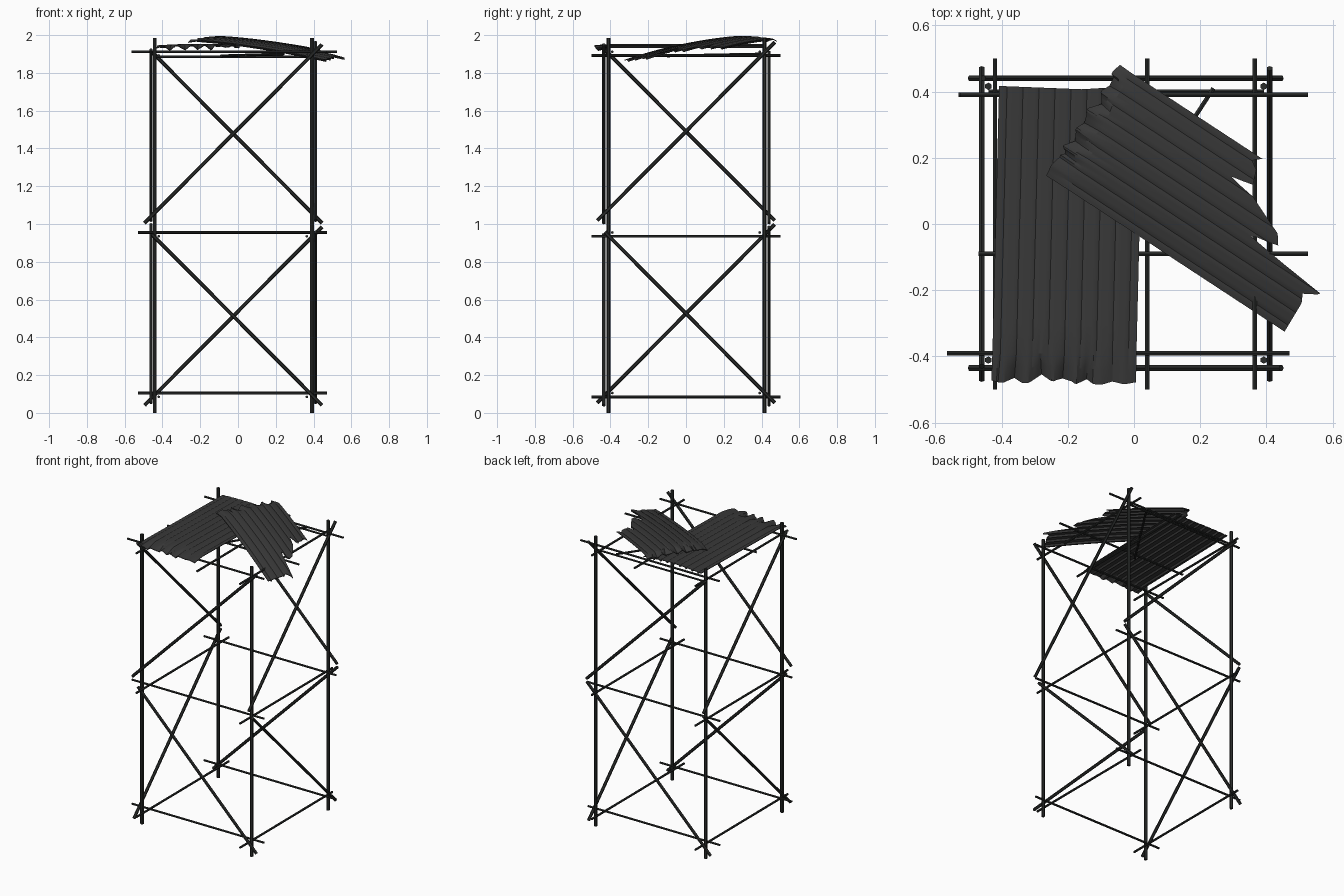
import bpy, bmesh, math, random
from mathutils import Vector

random.seed(4)
if "Cube" in bpy.data.objects:
    bpy.data.objects.remove(bpy.data.objects["Cube"])


def material(name, rgb):
    mat = bpy.data.materials.new(name)
    mat.use_nodes = True
    mat.diffuse_color = (*rgb, 1)
    mat.node_tree.nodes["Principled BSDF"].inputs["Base Color"].default_value = (*rgb, 1)
    return mat


POLE = material("dark pole metal", (0.022, 0.024, 0.023))
SHEET = material("grey sheet metal", (0.04, 0.04, 0.04))


def rod(name, a, b, radius):
    """Six-sided bar between two points."""
    a, b = Vector(a), Vector(b)
    bpy.ops.mesh.primitive_cylinder_add(vertices=6, radius=radius, depth=(b - a).length,
                                        location=(a + b) / 2)
    ob = bpy.context.object
    ob.name = name
    ob.rotation_euler = (b - a).to_track_quat("Z", "Y").to_euler()
    ob.data.materials.append(POLE)


# Upright corner poles
LEFT, RIGHT, FRONT, BACK = -0.44, 0.392, -0.411, 0.416
for x in (LEFT, RIGHT):
    for y in (FRONT, BACK):
        rod("corner_pole", (x, y, 0), (x, y, 1.985), 0.011)


def brace(name, place, start, end, z, rising):
    """Diagonal across one face; a falling brace stops short at its upper end."""
    top = z + 0.945
    if rising:
        a, b = place(start, z), place(end, top)
    else:
        a, b = place(start + 0.04, top - 0.04), place(end, z)
    rod(name, a, b, 0.01)


# One diagonal brace per face and tier, alternating in direction
for upper, z in ((False, 0.04), (True, 1.005)):
    brace("front_brace", lambda s, h: (s, -0.435, h), -0.495, 0.445, z, upper)
    brace("back_brace", lambda s, h: (s, 0.44, h), -0.495, 0.445, z, not upper)
    brace("right_brace", lambda s, h: (-0.46, s, h), -0.47, 0.47, z + 0.013, not upper)
    brace("left_brace", lambda s, h: (0.41, s, h), -0.47, 0.47, z + 0.013, upper)

# Horizontal ledgers around the lower two levels
for z in (0.105, 0.955):
    for y in (-0.39, 0.39):
        rod("cross_ledger", (-0.53, y, z), (0.47, y, z), 0.0075)
    for x in (-0.42, 0.365):
        rod("side_ledger", (x, -0.5, z - 0.02), (x, 0.5, z - 0.02), 0.0075)

# Top grid that carries the sheets
for y, x0, x1 in ((-0.39, -0.565, 0.47), (-0.09, -0.47, 0.525), (0.39, -0.525, 0.525)):
    rod("top_cross_bar", (x0, y, 1.912), (x1, y, 1.912), 0.0075)
for x in (-0.42, 0.04, 0.365):
    rod("top_side_bar", (x, -0.5, 1.892), (x, 0.5, 1.892), 0.0075)
rod("top_back_bar", (LEFT, 0.4, 1.886), (RIGHT, 0.4, 1.886), 0.007)
rod("loose_bar", (-0.09, -0.1, 1.89), (0.24, 0.41, 1.9), 0.0075)


def interpolate(points, v):
    for (v0, a), (v1, b) in zip(points, points[1:]):
        if v <= v1:
            return a + (b - a) * (v - v0) / (v1 - v0)
    return points[-1][1]


def rim(grid):
    """Vertices around the border of a grid, in order."""
    far = [column[-1] for column in grid[1:]]
    near = [column[0] for column in grid[-2:0:-1]]
    return grid[0] + far + grid[-1][-2::-1] + near


def sheet(name, origin, u_dir, v_dir, width, far_edge, height, pleats):
    """Sheet ribbed underneath, with a crumpled near end and a torn far end."""
    origin, u_dir, v_dir = Vector(origin), Vector(u_dir), Vector(v_dir)
    rows = (0, 0.05, 0.1, 0.2, 0.3, 0.4, 0.5, 0.6, 0.7, 0.8, 0.9, 1)
    cols, rib = 54, 6
    jag = [random.uniform(-1, 1) for _ in range(cols // 3 + 2)]
    bm = bmesh.new()
    upper_skin, lower_skin = [], []
    for j in range(cols + 1):
        v = width * j / cols
        length = interpolate(far_edge, v)
        # pleats are a zigzag across the width that fades along the sheet
        zigzag = abs((j / 9) % 1 - 0.5) * 2
        edge = jag[j // 3] + (jag[j // 3 + 1] - jag[j // 3]) * (j % 3) / 3
        strength = 1 if pleats[0] < v < pleats[1] else 0.35
        groove = max(0, 1 - abs(j % rib - rib / 2))
        top, bottom = [], []
        for t in rows:
            crush = max(0, 1 - t / 0.1)
            u = max(0, length * t + crush * strength * (edge * 0.008 + 0.02 * zigzag))
            p = origin + u_dir * u + v_dir * (v + crush * strength * edge * 0.006)
            z = height(u, v) - crush * (0.004 + strength * 0.026 * zigzag)
            dip = groove * (1 - crush)
            top.append(bm.verts.new((p.x, p.y, z - 0.003 * dip)))
            bottom.append(bm.verts.new((p.x, p.y, z - 0.004 - 0.011 * dip)))
        upper_skin.append(top)
        lower_skin.append(bottom)
    for grid in (upper_skin, lower_skin):
        for a, b in zip(grid, grid[1:]):
            for i in range(len(rows) - 1):
                bm.faces.new((a[i], a[i + 1], b[i + 1], b[i]))
    # close the border between the two skins
    high, low = rim(upper_skin), rim(lower_skin)
    for i in range(len(high)):
        bm.faces.new((high[i - 1], high[i], low[i], low[i - 1]))
    bmesh.ops.recalc_face_normals(bm, faces=bm.faces)
    mesh = bpy.data.meshes.new(name)
    bm.to_mesh(mesh)
    bm.free()
    mesh.materials.append(SHEET)
    ob = bpy.data.objects.new(name, mesh)
    bpy.context.collection.objects.link(ob)
    bpy.ops.object.select_all(action="DESELECT")
    ob.select_set(True)
    bpy.context.view_layer.objects.active = ob
    bpy.ops.object.shade_smooth_by_angle(angle=math.radians(25))


# Lower sheet lying along the side of the grid
sheet("lower_sheet", (-0.43, -0.478, 0), (0.025, 1, 0), (1, -0.02, 0), 0.435,
      ((0, 0.895), (0.25, 0.89), (0.435, 0.905)),
      lambda u, v: 1.946 + 0.008 * math.sin(math.pi * v / 0.435), (0.02, 0.3))

# Upper sheet laid askew over it, sagging toward its torn end
TORN = ((0, 0.867), (0.1, 0.863), (0.126, 0.85), (0.155, 0.9), (0.172, 0.73), (0.187, 0.61),
        (0.205, 0.71), (0.236, 0.688), (0.29, 0.56), (0.302, 0.468), (0.318, 0.544),
        (0.363, 0.527), (0.379, 0.5), (0.4, 0.525))
sheet("upper_sheet", (-0.27, 0.15, 0), (0.836, -0.548, 0), (0.548, 0.836, 0), 0.4, TORN,
      lambda u, v: 1.976 + 0.018 * math.sin(math.pi * v / 0.4) - 0.107 * (u / 0.87) ** 1.5
      + 0.018 * v, (0.08, 0.36))
